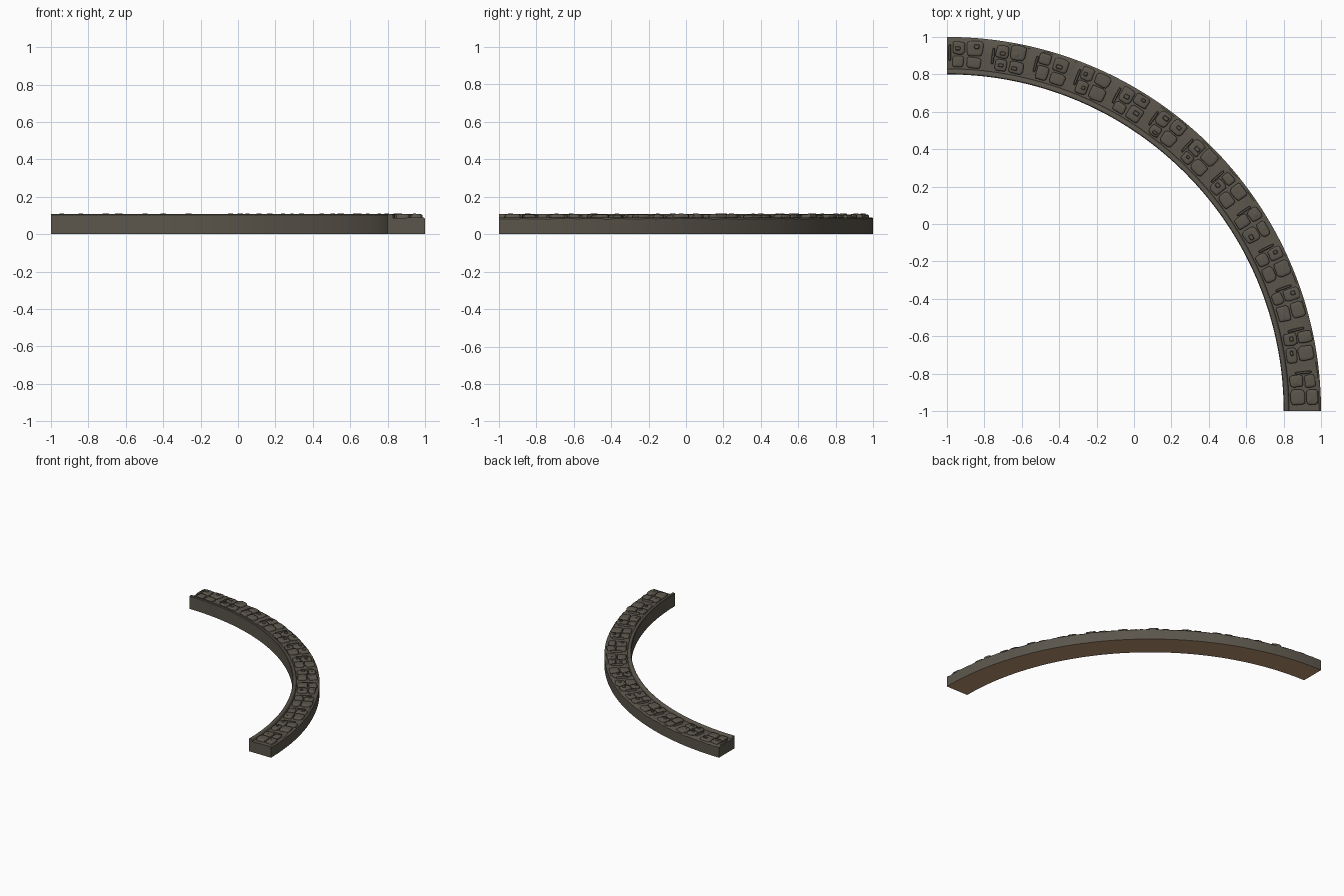
import bpy, bmesh, math, random

if "Cube" in bpy.data.objects:
    bpy.data.objects.remove(bpy.data.objects["Cube"])
random.seed(7)

def material(name, col):
    m = bpy.data.materials.new(name)
    m.diffuse_color = (*col, 1)
    m.use_nodes = True
    m.node_tree.nodes["Principled BSDF"].inputs["Base Color"].default_value = m.diffuse_color
    return m

STONE = material("dark stone", (0.105, 0.092, 0.071))
EARTH = material("brown underside", (0.50, 0.29, 0.175))

def polar(r, a, z):
    """Point on the ring: a = degrees clockwise from the +y end, centre (-1,-1)."""
    t = math.radians(a)
    return (-1 + r * math.sin(t), -1 + r * math.cos(t), z)

def finish(name, bm, mats):
    bmesh.ops.recalc_face_normals(bm, faces=bm.faces[:])
    me = bpy.data.meshes.new(name)
    for m in mats:
        me.materials.append(m)
    if len(mats) > 1:                      # underside is brown
        for f in bm.faces:
            f.material_index = 1 if f.normal.z < -0.9 else 0
    bm.to_mesh(me)
    bm.free()
    ob = bpy.data.objects.new(name, me)
    bpy.context.collection.objects.link(ob)
    return ob

# Curved kerb: one profile swept through a quarter turn, outer top edge worn
def kerb():
    bm = bmesh.new()
    n, rings = 120, []
    for i in range(n + 1):
        a = 90 * i / n
        wear = random.uniform(0, 0.007)
        prof = [(1.80, 0), (1.80, 0.103), (1.804, 0.107), (1.820, 0.107),
                (1.826, 0.102), (1.830, 0.087), (1.91, 0.088),
                (1.994 - wear, 0.090), (2.0, 0.086 - wear), (2.0, 0)]
        rings.append([bm.verts.new(polar(r, a, z)) for r, z in prof])
    k = len(rings[0])
    for p, q in zip(rings, rings[1:]):
        for j in range(k):
            bm.faces.new((p[j], p[(j + 1) % k], q[(j + 1) % k], q[j]))
    bm.faces.new(rings[0])
    bm.faces.new(rings[-1])
    return finish("curved_kerb", bm, [STONE, EARTH])

# Rounded pillow block: stacked outlines (shrink, height) in ring coordinates
def block(bm, r, a, dr, da, levels, seg=16):
    wob = [random.uniform(0.92, 1.04) for _ in range(seg)]
    loops = []
    for shrink, z in levels:
        loop = []
        for i in range(seg):
            t = 2 * math.pi * (i + 0.5) / seg
            c, s = math.cos(t), math.sin(t)
            u = math.copysign(abs(c) ** 0.45, c) * wob[i]
            v = math.copysign(abs(s) ** 0.45, s) * wob[i]
            rr = min(r + (dr - shrink) * u, 1.999)
            aa = a + (da - math.degrees(shrink / 1.9)) * v
            loop.append(bm.verts.new(polar(rr, min(max(aa, 0), 90), z)))
        loops.append(loop)
    for p, q in zip(loops, loops[1:]):
        for j in range(seg):
            bm.faces.new((p[j], p[(j + 1) % seg], q[(j + 1) % seg], q[j]))
    bm.faces.new(loops[-1])
    bm.faces.new(loops[0])

# Carved sign: a softly domed block, sometimes with a small raised lump on it
def carving(bm, r, a, dr, da):
    top = 0.106 + random.uniform(-0.004, 0.002)
    block(bm, r, a, dr, da, [(0, 0.07), (0, top - 0.006), (0.003, top - 0.002),
                             (0.008, top), (0.016, top + 0.001)])
    if random.random() < 0.45:
        block(bm, r + random.uniform(-0.3, 0.3) * dr, a + random.uniform(-0.3, 0.3) * da,
              dr * 0.3, da * random.uniform(0.3, 0.5),
              [(0, 0.09), (0, top + 0.002), (0.003, 0.110)], 10)

# Thirteen groups of carvings, each with two columns of blocks
def carvings():
    bm = bmesh.new()
    for g in range(13):
        mid = 3.1 + g * 6.95
        for side, width in ((-1, 1.0), (1, 1.25)):
            a = mid + side * 1.3
            split = 1.908 + random.uniform(-0.015, 0.015)
            lo, hi = 1.838, 1.988 + random.uniform(-0.012, 0.006)
            for r0, r1 in ((lo, split - 0.003), (split + 0.003, hi)):
                carving(bm, (r0 + r1) / 2, a + random.uniform(-0.1, 0.1),
                        (r1 - r0) / 2, width * random.uniform(0.95, 1.05))
        # narrow bar on the leading side of the group
        block(bm, 1.915, mid - 2.65, 0.045, 0.22,
              [(0, 0.07), (0, 0.098), (0.003, 0.102)], 10)
    return finish("carved_signs", bm, [STONE])

for ob in (kerb(), carvings()):
    bpy.context.view_layer.objects.active = ob
    ob.select_set(True)
    bpy.ops.object.shade_smooth_by_angle(angle=math.radians(40))
    ob.select_set(False)
